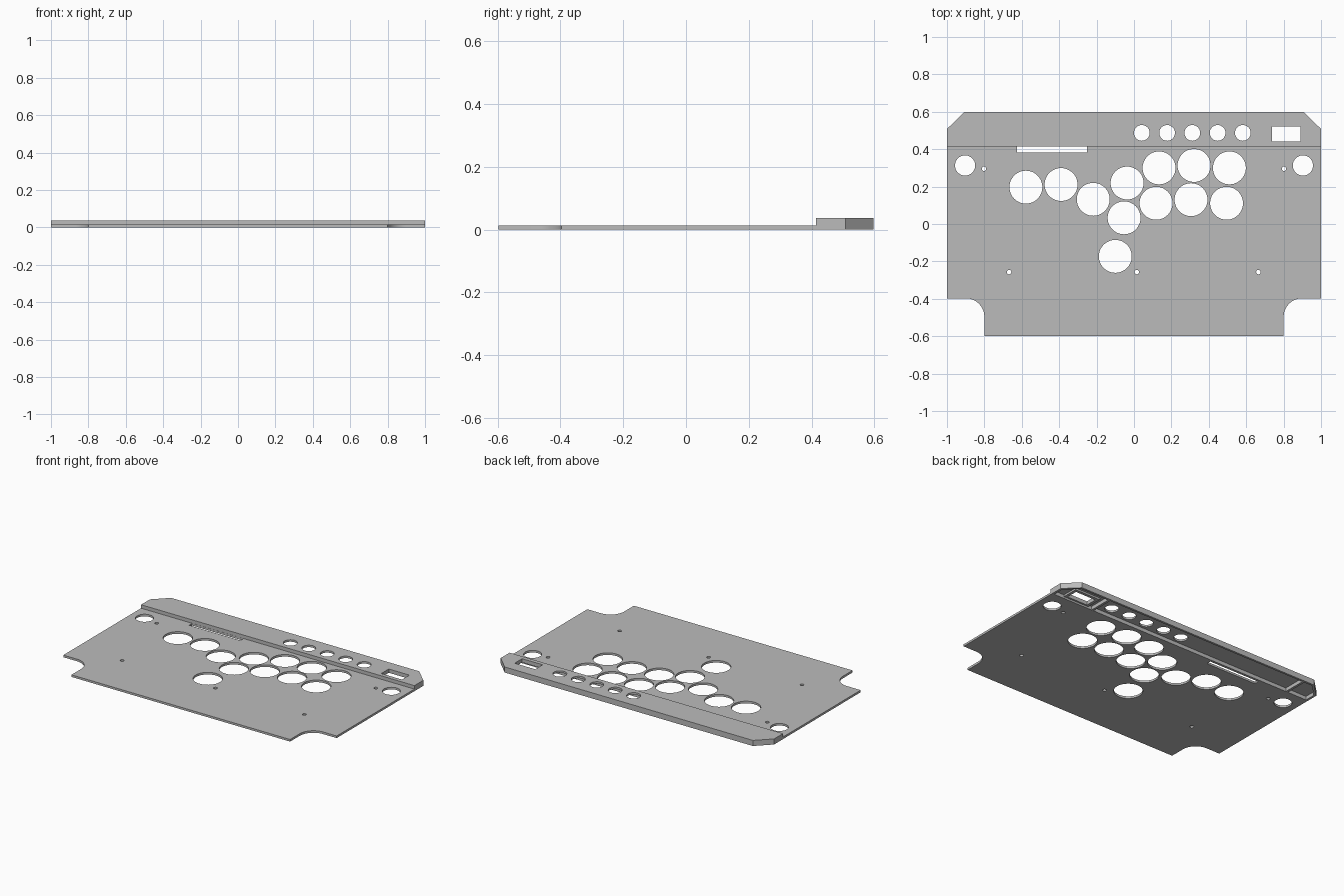
import bpy, bmesh
from math import cos, sin, pi

if "Cube" in bpy.data.objects:
    bpy.data.objects.remove(bpy.data.objects["Cube"], do_unlink=True)

PLATE, TOP, ROOF = 0.014, 0.037, 0.024   # plate height, strip height, underside of strip roof
STEP, BACK = 0.415, 0.598

grey = bpy.data.materials.new("panel grey")
grey.use_nodes = True
grey.diffuse_color = (0.5, 0.5, 0.5, 1)
grey.node_tree.nodes["Principled BSDF"].inputs["Base Color"].default_value = (0.5, 0.5, 0.5, 1)


def rect(x0, x1, y0, y1):
    return [(x0, y0), (x1, y0), (x1, y1), (x0, y1)]


def circle(x, y, r, n=48):
    return [(x + r * cos(2 * pi * i / n), y + r * sin(2 * pi * i / n)) for i in range(n)]


def mirrored(half):
    """Close a counter-clockwise right-hand outline with its mirror image."""
    return half + [(-x, y) for x, y in reversed(half)]


def prism(name, outlines, z0, z1):
    """Extrude each outline from z0 to z1 into one object."""
    bm = bmesh.new()
    for pts in outlines:
        face = bm.faces.new([bm.verts.new((x, y, z0)) for x, y in pts])
        ext = bmesh.ops.extrude_face_region(bm, geom=[face])["geom"]
        bmesh.ops.translate(bm, vec=(0, 0, z1 - z0),
                            verts=[v for v in ext if isinstance(v, bmesh.types.BMVert)])
    bmesh.ops.recalc_face_normals(bm, faces=bm.faces[:])
    mesh = bpy.data.meshes.new(name)
    bm.to_mesh(mesh)
    bm.free()
    mesh.materials.append(grey)
    obj = bpy.data.objects.new(name, mesh)
    bpy.context.collection.objects.link(obj)
    return obj


def combine(target, tool, operation):
    """Apply a boolean and discard the tool."""
    mod = target.modifiers.new("boolean", 'BOOLEAN')
    mod.operation, mod.object, mod.solver = operation, tool, 'EXACT'
    bpy.context.view_layer.objects.active = target
    bpy.ops.object.modifier_apply(modifier=mod.name)
    bpy.data.objects.remove(tool, do_unlink=True)


# Main plate with rounded notches at the front corners
notch = [(0.9 + 0.1 * cos(a), -0.497 + 0.1 * sin(a))
         for a in [pi - i * pi / 24 for i in range(13)]]
panel = prism("control_panel",
              [mirrored([(0.8, -BACK)] + notch + [(1, -0.397), (1, STEP + 0.01)])], 0, PLATE)

# Raised rear strip with chamfered corners, hollow underneath
strip = prism("rear_strip", [mirrored([(1, STEP), (1, 0.508), (0.908, BACK)])], 0, TOP)
combine(panel, strip, 'UNION')
hollow = prism("hollow", [mirrored([(0.985, STEP + 0.015), (0.985, 0.503),
                                    (0.902, BACK - 0.014)])], -0.1, ROOF)
combine(panel, hollow, 'DIFFERENCE')

# Ribs dividing the hollow, and the frame around the port window
ribs = prism("ribs", [rect(x - 0.008, x + 0.008, STEP + 0.005, BACK - 0.005)
                      for x in (-0.835, 0.685)], 0, ROOF + 0.005)
combine(panel, ribs, 'UNION')
frame = prism("window_frame", [rect(0.72, 0.909, STEP + 0.005, 0.539)], 0.012, ROOF + 0.005)
combine(panel, frame, 'UNION')

# Button holes, small rear holes, corner holes, screw holes, slot and window
buttons = [(-0.578, 0.197), (-0.39, 0.211), (-0.218, 0.132), (-0.037, 0.219),
           (-0.053, 0.033), (-0.1, -0.173), (0.134, 0.3), (0.321, 0.313),
           (0.51, 0.3), (0.118, 0.111), (0.305, 0.13), (0.495, 0.111)]
screws = [(-0.802, 0.295), (0.802, 0.295), (-0.668, -0.257), (0.015, -0.257), (0.665, -0.257)]
holes = [circle(x, y, 0.088) for x, y in buttons]
holes += [circle(0.042 + 0.135 * i, 0.487, 0.042) for i in range(5)]
holes += [circle(side * 0.903, 0.313, 0.054) for side in (-1, 1)]
holes += [circle(x, y, 0.012, 24) for x, y in screws]
holes += [rect(-0.625, -0.25, 0.382, STEP - 0.001), rect(0.739, 0.89, 0.442, 0.52)]
combine(panel, prism("hole_cutters", holes, -0.1, 0.1), 'DIFFERENCE')

# Smooth hole walls, crisp edges
bpy.ops.object.select_all(action='DESELECT')
panel.select_set(True)
bpy.context.view_layer.objects.active = panel
bpy.ops.object.shade_smooth_by_angle()
